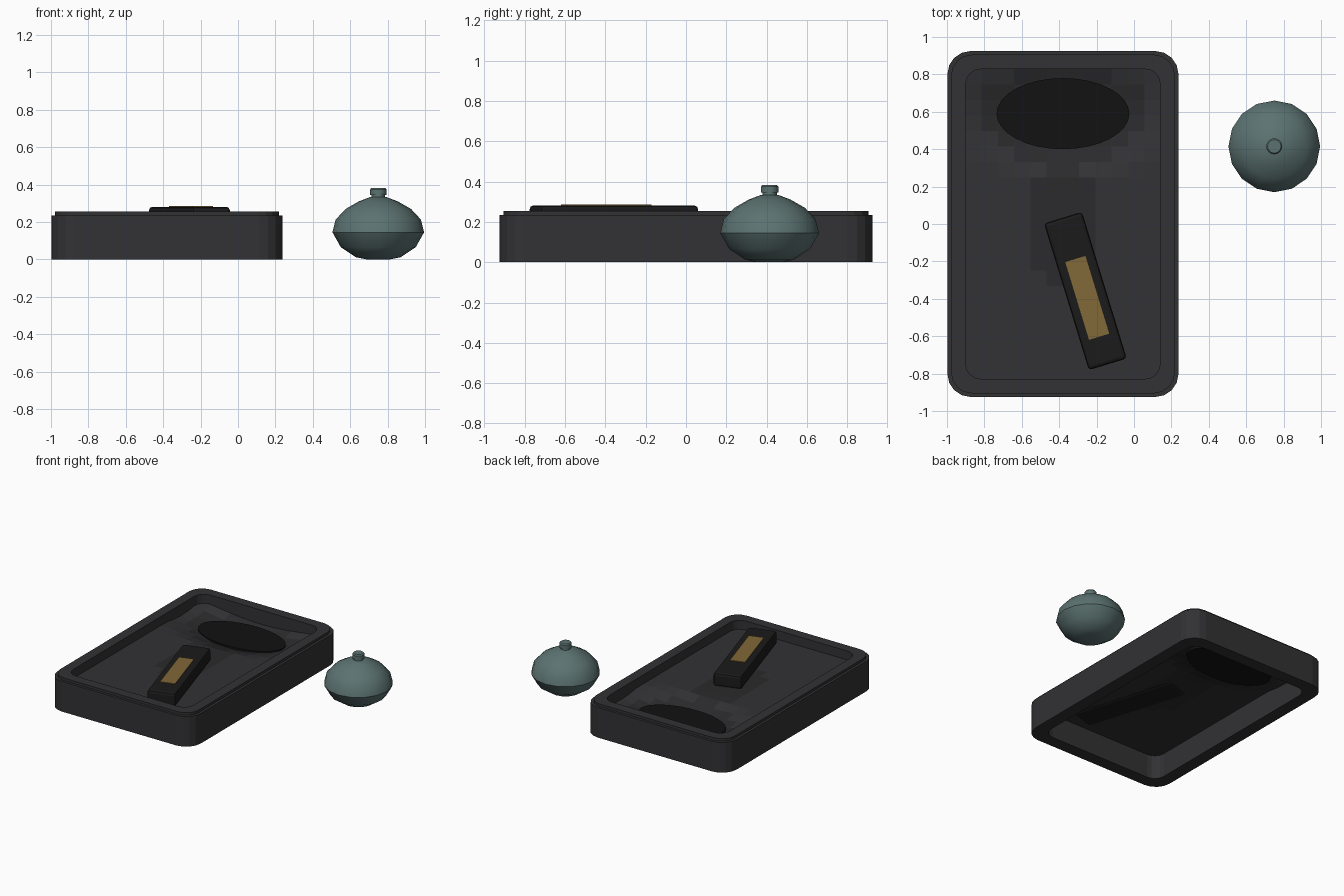
import bpy, bmesh, math
from mathutils import Matrix

if "Cube" in bpy.data.objects:
    bpy.data.objects.remove(bpy.data.objects["Cube"])


def material(name, rgb):
    m = bpy.data.materials.new(name)
    m.diffuse_color = (*rgb, 1)
    m.use_nodes = True
    m.node_tree.nodes["Principled BSDF"].inputs["Base Color"].default_value = m.diffuse_color
    return m


STONE = material("dark_stone", (0.032, 0.031, 0.034))
WET = material("wet_stone", (0.024, 0.023, 0.025))
INK = material("ink", (0.006, 0.006, 0.006))
STICK = material("pressed_ink", (0.011, 0.011, 0.011))
GOLD = material("dull_gold", (0.22, 0.14, 0.04))
GLAZE = material("celadon_glaze", (0.105, 0.17, 0.165))


def finish(bm, name, *mats, smooth=None):
    bmesh.ops.recalc_face_normals(bm, faces=bm.faces)
    me = bpy.data.meshes.new(name)
    bm.to_mesh(me)
    bm.free()
    ob = bpy.data.objects.new(name, me)
    bpy.context.collection.objects.link(ob)
    for m in mats:
        me.materials.append(m)
    if smooth:
        bpy.context.view_layer.objects.active = ob
        ob.select_set(True)
        bpy.ops.object.shade_smooth_by_angle(angle=math.radians(smooth))
        ob.select_set(False)
    return ob


CX = -0.38


def rounded_rect(hx, hy, r, seg=4):
    pts = []
    for i, (sx, sy) in enumerate([(1, 1), (-1, 1), (-1, -1), (1, -1)]):
        for k in range(seg + 1):
            a = math.pi / 2 * (i + k / seg)
            pts.append((CX + sx * (hx - r) + r * math.cos(a), sy * (hy - r) + r * math.sin(a)))
    return pts


def bridge(bm, a, b):
    n = len(a)
    for i in range(n):
        j = (i + 1) % n
        bm.faces.new((a[i], a[j], b[j], b[i]))


# Stone frame: stepped outer wall, flat rim and open inner wall
bm = bmesh.new()
section = [(0.618, 0.925, 0.125, 0), (0.618, 0.925, 0.125, 0.235),
           (0.598, 0.905, 0.11, 0.235), (0.598, 0.905, 0.11, 0.255),
           (0.52, 0.828, 0.08, 0.255), (0.52, 0.828, 0.08, 0)]
rings = [[bm.verts.new((x, y, z)) for x, y in rounded_rect(hx, hy, r)]
         for hx, hy, r, z in section]
for i in range(len(rings)):
    bridge(bm, rings[i], rings[(i + 1) % len(rings)])
finish(bm, "stone_frame", STONE)

# Grinding floor: a thin grid that dips toward the ink well
WELL_Y = 0.59
bm = bmesh.new()
bmesh.ops.create_grid(bm, x_segments=12, y_segments=20, size=1,
                      matrix=Matrix.Translation((CX, 0, 0)) @ Matrix.Diagonal((0.522, 0.83, 1, 1)))
for v in bm.verts:
    d = math.hypot((v.co.x - CX) / 0.47, (v.co.y - WELL_Y) / 0.27)
    v.co.z = 0.185 - 0.06 * min(1, max(0, 1.3 - d) * 1.6)
for f in bm.faces:
    c = f.calc_center_median()
    near_well = math.hypot((c.x - CX) / 0.44, (c.y - WELL_Y) / 0.26) < 1
    worn = math.hypot((c.x - CX) / 0.21, c.y / 0.33) < 1
    channel = abs(c.x - CX) < 0.09 and 0 < c.y < WELL_Y
    f.material_index = int(near_well or worn or channel)
finish(bm, "grinding_floor", STONE, WET)

# Ink pool in the well
bm = bmesh.new()
bmesh.ops.create_cone(bm, cap_ends=True, segments=32, radius1=1, radius2=1, depth=1,
                      matrix=Matrix.Translation((CX, WELL_Y, 0.128))
                      @ Matrix.Diagonal((0.355, 0.19, 0.03, 1)))
finish(bm, "ink_pool", INK)


# Ink stick and its gilded panel
def bar(name, x, y, z0, z1, w, l, mat, bevel=0):
    bm = bmesh.new()
    bmesh.ops.create_cube(bm, size=1, matrix=Matrix.Diagonal((w, l, z1 - z0, 1)))
    if bevel:
        bmesh.ops.bevel(bm, geom=bm.edges[:], offset=bevel, segments=2, profile=0.5, affect='EDGES')
    bm.transform(Matrix.Translation((x, y, (z0 + z1) / 2))
                 @ Matrix.Rotation(math.radians(17), 4, 'Z'))
    finish(bm, name, mat)


bar("ink_stick", -0.26, -0.358, 0.178, 0.281, 0.212, 0.82, STICK, 0.018)
bar("gilded_panel", -0.25, -0.395, 0.275, 0.287, 0.113, 0.435, GOLD)

# Water dropper: squat lathed body, neck and cap
SIDES = 16


def lathe(name, profile, smooth):
    bm = bmesh.new()
    loops = []
    for r, z in profile:
        loops.append([bm.verts.new((0.75 + r * math.cos(2 * math.pi * k / SIDES),
                                    0.415 + r * math.sin(2 * math.pi * k / SIDES), z))
                      for k in range(SIDES)])
    for a, b in zip(loops, loops[1:]):
        bridge(bm, a, b)
    bm.faces.new(loops[0])
    bm.faces.new(loops[-1])
    finish(bm, name, GLAZE, smooth=smooth)


lathe("dropper_body", [(0.06, 0), (0.12, 0.012), (0.2, 0.065), (0.245, 0.145),
                       (0.228, 0.213), (0.175, 0.27), (0.105, 0.31), (0.045, 0.333)], 40)
lathe("dropper_neck", [(0.036, 0.32), (0.036, 0.345), (0.043, 0.345),
                       (0.043, 0.375), (0.036, 0.383)], 30)
